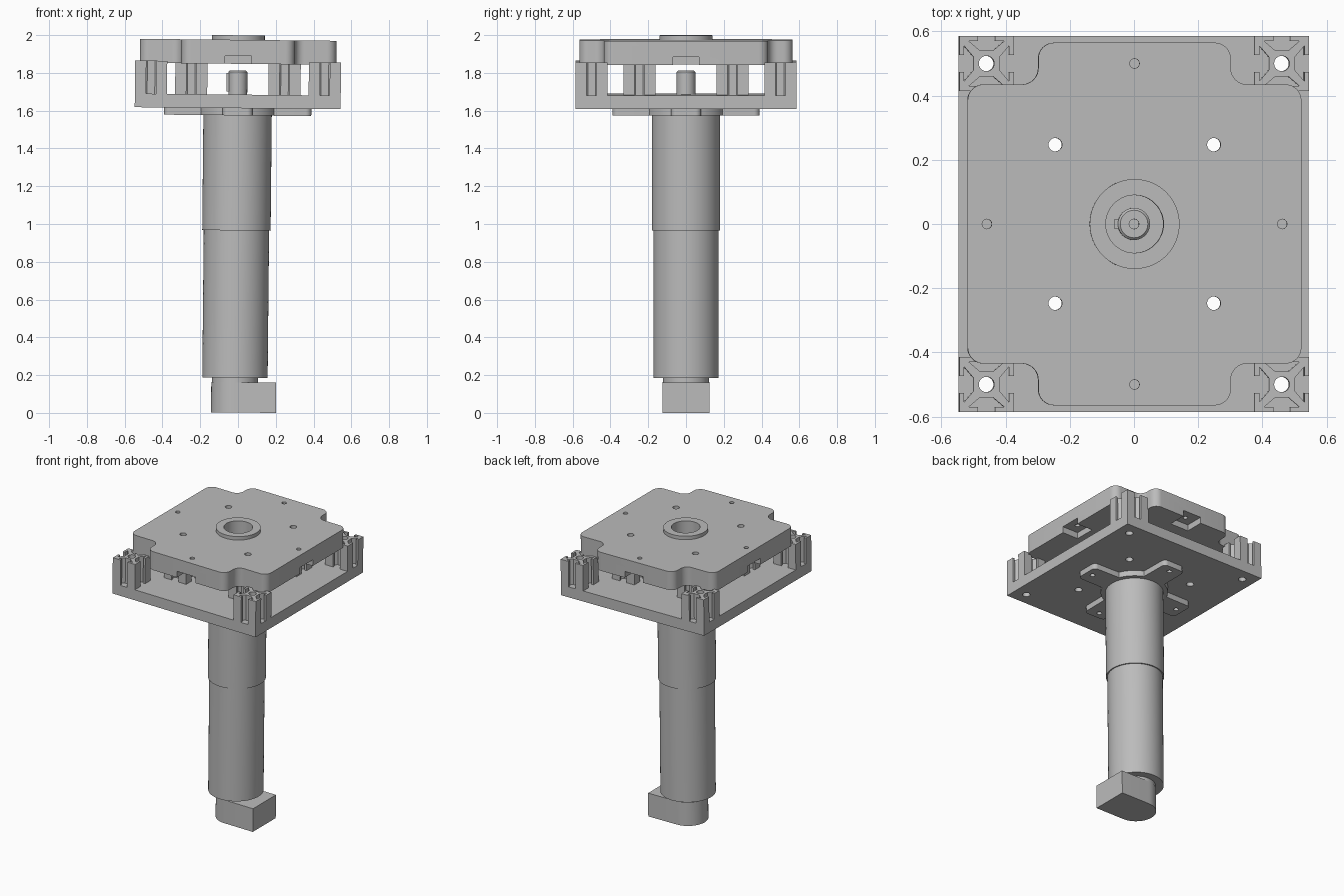
import bpy, bmesh
from math import sin, cos, pi, radians
from mathutils import Matrix, Vector

if "Cube" in bpy.data.objects:
    bpy.data.objects.remove(bpy.data.objects["Cube"], do_unlink=True)

GREY = (0.5, 0.5, 0.5, 1)
mat = bpy.data.materials.new("plain grey metal")
mat.use_nodes = True
mat.diffuse_color = GREY
mat.node_tree.nodes["Principled BSDF"].inputs["Base Color"].default_value = GREY

# The whole machine leans very slightly towards +x
LEAN = Matrix.Translation((0, 0, 1.8)) @ Matrix.Rotation(0.01, 4, 'Y') @ Matrix.Translation((0, 0, -1.8))
parts = []


def circle(x, y, r, n=24, start=0, end=360):
    full = end - start == 360
    steps = n if full else n + 1
    angles = [radians(start + (end - start) * i / n) for i in range(steps)]
    return [(x + r * cos(a), y + r * sin(a)) for a in angles]


def rect(x0, x1, y0, y1):
    return [(x0, y0), (x1, y0), (x1, y1), (x0, y1)]


def fillet(points, r, n=8):
    """Round every right-angled corner of an outline."""
    out = []
    for i, p in enumerate(points):
        p = Vector(p)
        a = (Vector(points[i - 1]) - p).normalized() * r
        b = (Vector(points[(i + 1) % len(points)]) - p).normalized() * r
        for k in range(n + 1):
            t = pi / 2 * k / n
            out.append(tuple(p + a + b - b * cos(t) - a * sin(t)))
    return out


def four_turns(points):
    """Repeat an outline section clockwise about the origin."""
    out = []
    for _ in range(4):
        out += points
        points = [(y, -x) for x, y in points]
    return out


def moved(points, x, y):
    return [(px + x, py + y) for px, py in points]


def extrude(name, outlines, z0, z1):
    """Solid from a flat outline, with any further outlines as holes."""
    curve = bpy.data.curves.new(name, 'CURVE')
    curve.dimensions = '2D'
    curve.fill_mode = 'BOTH'
    curve.extrude = (z1 - z0) / 2
    for pts in outlines:
        spline = curve.splines.new('POLY')
        spline.points.add(len(pts) - 1)
        for sp, (x, y) in zip(spline.points, pts):
            sp.co = (x, y, 0, 1)
        spline.use_cyclic_u = True
    temp = bpy.data.objects.new(name + "_curve", curve)
    bpy.context.collection.objects.link(temp)
    bpy.context.view_layer.update()
    mesh = bpy.data.meshes.new_from_object(temp.evaluated_get(bpy.context.evaluated_depsgraph_get()))
    bpy.data.objects.remove(temp, do_unlink=True)
    bpy.data.curves.remove(curve)
    bm = bmesh.new()
    bm.from_mesh(mesh)
    bmesh.ops.remove_doubles(bm, verts=bm.verts, dist=0.0001)
    bmesh.ops.recalc_face_normals(bm, faces=bm.faces)
    bmesh.ops.translate(bm, verts=bm.verts, vec=(0, 0, (z0 + z1) / 2))
    bm.to_mesh(mesh)
    bm.free()
    mesh.name = name
    mesh.materials.clear()
    mesh.materials.append(mat)
    ob = bpy.data.objects.new(name, mesh)
    bpy.context.collection.objects.link(ob)
    parts.append(ob)
    return ob


def lathe(name, profile, n=64):
    """Turn a radius and height profile about the main axis."""
    bm = bmesh.new()
    verts = [bm.verts.new((r, 0, z)) for r, z in profile]
    edges = [bm.edges.new(pair) for pair in zip(verts, verts[1:])]
    bmesh.ops.spin(bm, geom=verts + edges, cent=(0, 0, 0), axis=(0, 0, 1),
                   angle=2 * pi, steps=n, use_duplicate=False)
    bmesh.ops.remove_doubles(bm, verts=bm.verts, dist=0.0001)
    bmesh.ops.recalc_face_normals(bm, faces=bm.faces)
    mesh = bpy.data.meshes.new(name)
    bm.to_mesh(mesh)
    bm.free()
    mesh.materials.append(mat)
    ob = bpy.data.objects.new(name, mesh)
    bpy.context.collection.objects.link(ob)
    parts.append(ob)
    return ob


QUADRANTS = [(sx, sy) for sx in (-1, 1) for sy in (-1, 1)]
CORNERS = [(0.46 * sx, 0.5 * sy) for sx, sy in QUADRANTS]
INNER = [(0.247 * sx, 0.247 * sy) for sx, sy in QUADRANTS]
BOLTS = [(0.46, 0), (-0.46, 0), (0, 0.5), (0, -0.5)]

# Motor end: half-round housing and short neck
housing = circle(0, 0, 0.125, 24, 90, 270) + [(0.218, -0.125), (0.218, 0.125)]
extrude("motor_housing", [housing], 0.002, 0.162)
lathe("motor_neck", [(0, 0.15), (0.122, 0.15), (0.122, 0.2), (0, 0.2)])

# Two-stage column
lathe("column", [(0, 0.186), (0.173, 0.186), (0.173, 0.966), (0.181, 0.966), (0.181, 1.6), (0, 1.6)])

# Four-armed mounting flange under the base plate
arm = fillet(rect(-0.08, 0.08, 0.1, 0.39), 0.03)
arm = [p for p in arm if p[1] > 0.2]
arm.sort(key=lambda p: (p[0] > 0, p[1] if p[0] < 0 else -p[1]))
arm += circle(0, 0, 0.21, 10, 67, 23)
extrude("mounting_flange", [four_turns(arm)] + [circle(x, y, 0.016, 16) for x, y in
        ((0.34, 0), (-0.34, 0), (0, 0.34), (0, -0.34))], 1.575, 1.613)

# Base plate with bolt holes
extrude("base_plate", [rect(-0.545, 0.545, -0.585, 0.585)]
        + [circle(x, y, 0.024) for x, y in CORNERS + INNER], 1.613, 1.685)

# Slotted extrusion posts, outer corners and inner supports
section = four_turns([(-0.026, 0.085), (-0.026, 0.07), (-0.055, 0.07), (-0.02, 0.04),
                      (0.02, 0.04), (0.055, 0.07), (0.026, 0.07), (0.026, 0.085), (0.085, 0.085)])
for label, places, top in (("corner_post", CORNERS, 1.86), ("inner_post", INNER, 1.85)):
    for x, y in places:
        extrude(label, [moved(section, x, y), circle(x, y, 0.024)], 1.685, top)

# Drive shaft with centre hole and key
lathe("drive_shaft", [(0, 1.68), (0.05, 1.68), (0.05, 1.805), (0.043, 1.812),
                      (0.015, 1.812), (0.015, 1.78), (0, 1.78)], 40)
extrude("shaft_key", [rect(-0.06, -0.04, -0.015, 0.015)], 1.7, 1.8)

# Top plate with notched corners
quarter = [(-0.3, 0.435), (-0.3, 0.565), (0.3, 0.565), (0.3, 0.435), (0.52, 0.435)]
outline = quarter + [(-x, -y) for x, y in quarter]
outline.insert(5, (0.52, -0.435))
outline.append((-0.52, 0.435))
top_plate = extrude("top_plate", [fillet(outline, 0.05), circle(0, 0, 0.09, 48)]
                    + [circle(x, y, 0.021) for x, y in INNER]
                    + [circle(x, y, 0.015, 16) for x, y in BOLTS], 1.848, 1.975)

# Pockets cut into the underside at the middle of each edge
for x0, x1, y0, y1 in ((0.4, 0.6, -0.07, 0.07), (-0.6, -0.4, -0.07, 0.07),
                       (-0.07, 0.07, 0.44, 0.6), (-0.07, 0.07, -0.6, -0.44)):
    cutter = extrude("pocket_cutter", [rect(x0, x1, y0, y1)], 1.8, 1.89)
    parts.remove(cutter)
    cut = top_plate.modifiers.new("pocket", 'BOOLEAN')
    cut.operation = 'DIFFERENCE'
    cut.solver = 'EXACT'
    cut.object = cutter
    bpy.context.view_layer.objects.active = top_plate
    bpy.ops.object.modifier_apply(modifier=cut.name)
    bpy.data.objects.remove(cutter, do_unlink=True)

# Raised ring around the centre bore
extrude("centre_ring", [circle(0, 0, 0.14, 64), circle(0, 0, 0.09, 48)], 1.975, 1.999)

# Lean and shading for every part
bpy.ops.object.select_all(action='DESELECT')
for ob in parts:
    ob.matrix_world = LEAN
    ob.select_set(True)
bpy.context.view_layer.objects.active = parts[0]
bpy.ops.object.shade_smooth_by_angle(angle=radians(30))
